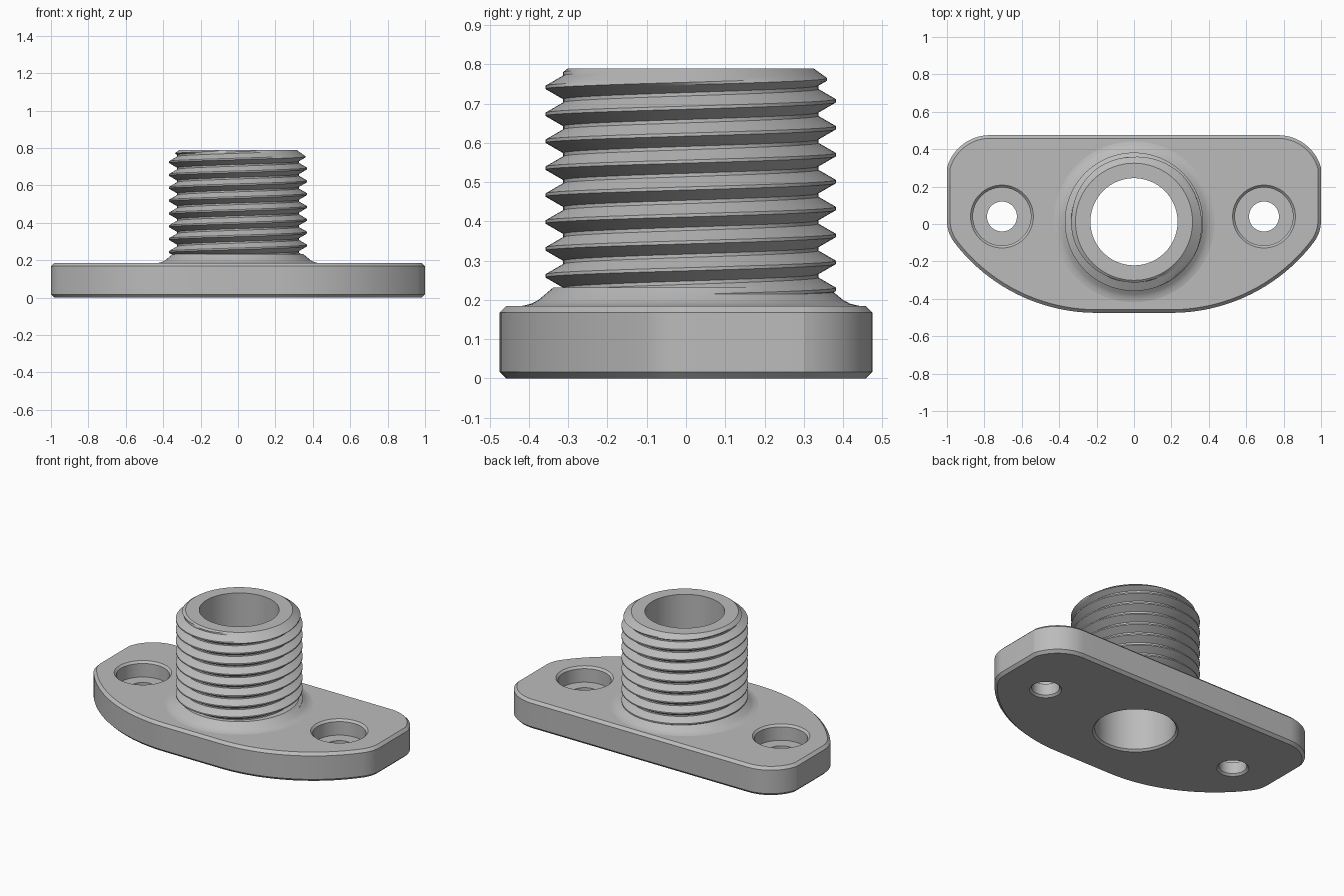
import bpy, bmesh, math

cube = bpy.data.objects.get("Cube")
if cube:
    bpy.data.objects.remove(cube, do_unlink=True)

SEGMENTS = 96
PLATE_TOP = 0.185
AXIS_Y = 0.012
BORE = 0.233

grey = bpy.data.materials.new("plain grey")
grey.use_nodes = True
colour = (0.5, 0.5, 0.5, 1)
grey.diffuse_color = colour
grey.node_tree.nodes["Principled BSDF"].inputs["Base Color"].default_value = colour


def finish(bm, name, location=(0, 0, 0)):
    bmesh.ops.remove_doubles(bm, verts=bm.verts, dist=1e-5)
    bmesh.ops.dissolve_degenerate(bm, edges=bm.edges, dist=1e-5)
    bmesh.ops.recalc_face_normals(bm, faces=bm.faces)
    mesh = bpy.data.meshes.new(name)
    bm.to_mesh(mesh)
    bm.free()
    mesh.materials.append(grey)
    obj = bpy.data.objects.new(name, mesh)
    obj.location = location
    bpy.context.collection.objects.link(obj)
    return obj


def activate(obj):
    bpy.ops.object.select_all(action='DESELECT')
    obj.select_set(True)
    bpy.context.view_layer.objects.active = obj


def smooth(obj, degrees):
    activate(obj)
    bpy.ops.object.shade_smooth_by_angle(angle=math.radians(degrees))


def revolve(column, name, location):
    """Surface of revolution; column(angle) gives (radius, z) pairs."""
    bm = bmesh.new()
    rings = []
    for i in range(SEGMENTS + 1):
        turn = i / SEGMENTS
        a = math.tau * turn - math.pi / 2
        rings.append([bm.verts.new((r * math.cos(a), r * math.sin(a), z))
                      for r, z in column(turn)])
    for one, two in zip(rings, rings[1:]):
        for j in range(len(one) - 1):
            bm.faces.new((one[j], two[j], two[j + 1], one[j + 1]))
    return finish(bm, name, location)


def arc(cx, cy, radius, start, end, steps):
    """Points on an arc, angles in degrees."""
    angles = [math.radians(start + (end - start) * i / steps) for i in range(steps + 1)]
    return [(cx + radius * math.cos(a), cy + radius * math.sin(a)) for a in angles]


# Flange plate: half outline from front middle to back middle, then mirrored
half = (arc(0.2, 0.482, 0.957, -90, -37.3, 20)
        + arc(0.81, 0.017, 0.19, -37.3, 0, 8)[1:]
        + arc(0.77, 0.236, 0.239, 15.8, 90, 14))
outline = half + [(-x, y) for x, y in reversed(half)]
bm = bmesh.new()
base = bm.faces.new([bm.verts.new((x, y, 0)) for x, y in outline])
walls = bmesh.ops.extrude_face_region(bm, geom=[base], use_keep_orig=True)
for v in walls["geom"]:
    if isinstance(v, bmesh.types.BMVert):
        v.co.z = PLATE_TOP
bmesh.ops.recalc_face_normals(bm, faces=bm.faces)
rims = [e for e in bm.edges if abs(e.verts[0].co.z - e.verts[1].co.z) < 1e-4]
bmesh.ops.bevel(bm, geom=rims, offset=0.017, segments=1, affect='EDGES')
plate = finish(bm, "flange_plate")

# Cutters for the main bore and the two counterbored screw holes
bore_profile = [(0, -0.05), (BORE + 0.062, -0.05), (BORE, 0.012), (BORE, 0.3), (0, 0.3)]
screw_profile = [(0, -0.05), (0.142, -0.05), (0.08, 0.012), (0.08, 0.085),
                 (0.155, 0.085), (0.155, 0.172), (0.205, 0.222), (0, 0.222)]
cutters = [revolve(lambda t: bore_profile, "bore_cutter", (0, AXIS_Y, 0))]
for x in (-0.706, 0.695):
    cutters.append(revolve(lambda t: screw_profile, "screw_hole_cutter", (x, 0.04, 0)))
for cutter in cutters:
    cutter.hide_render = True
    activate(plate)
    mod = plate.modifiers.new("hole", 'BOOLEAN')
    mod.operation = 'DIFFERENCE'
    mod.solver = 'EXACT'
    mod.object = cutter
    bpy.ops.object.modifier_apply(modifier=mod.name)
    bpy.data.objects.remove(cutter, do_unlink=True)
smooth(plate, 14)

# Flared collar between the plate and the thread
collar_profile = [(BORE, 0.18), (0.435, 0.184), (0.42, 0.187), (0.405, 0.191),
                  (0.388, 0.2), (0.35, 0.232), (BORE + 0.05, 0.232)]
collar = revolve(lambda t: collar_profile, "collar", (0, AXIS_Y, 0))
smooth(collar, 25)

# Threaded sleeve: helical teeth trimmed by a chamfer at the top
PITCH, ROOT, CREST = 0.0686, 0.325, 0.37
BOTTOM, TOP = 0.19, 0.79
flank = [(-0.03 + 0.026 * i / 4, ROOT + (CREST - ROOT) * i / 4) for i in range(5)]
tooth = flank + [(-z, r) for z, r in reversed(flank)]


def thread_column(turn):
    column = [(BORE, 0.182)]
    for k in range(-9, 4):
        crest_z = 0.673 + PITCH * (turn + k)
        for dz, r in tooth:
            z = min(max(crest_z + dz, BOTTOM), TOP)
            if z == BOTTOM:
                r = ROOT
            column.append((min(r, 0.313 + 1.4 * (TOP - z)), z))
    return column + [(BORE, TOP), (BORE, 0.182)]


sleeve = revolve(thread_column, "threaded_sleeve", (0, AXIS_Y, 0))
smooth(sleeve, 25)
